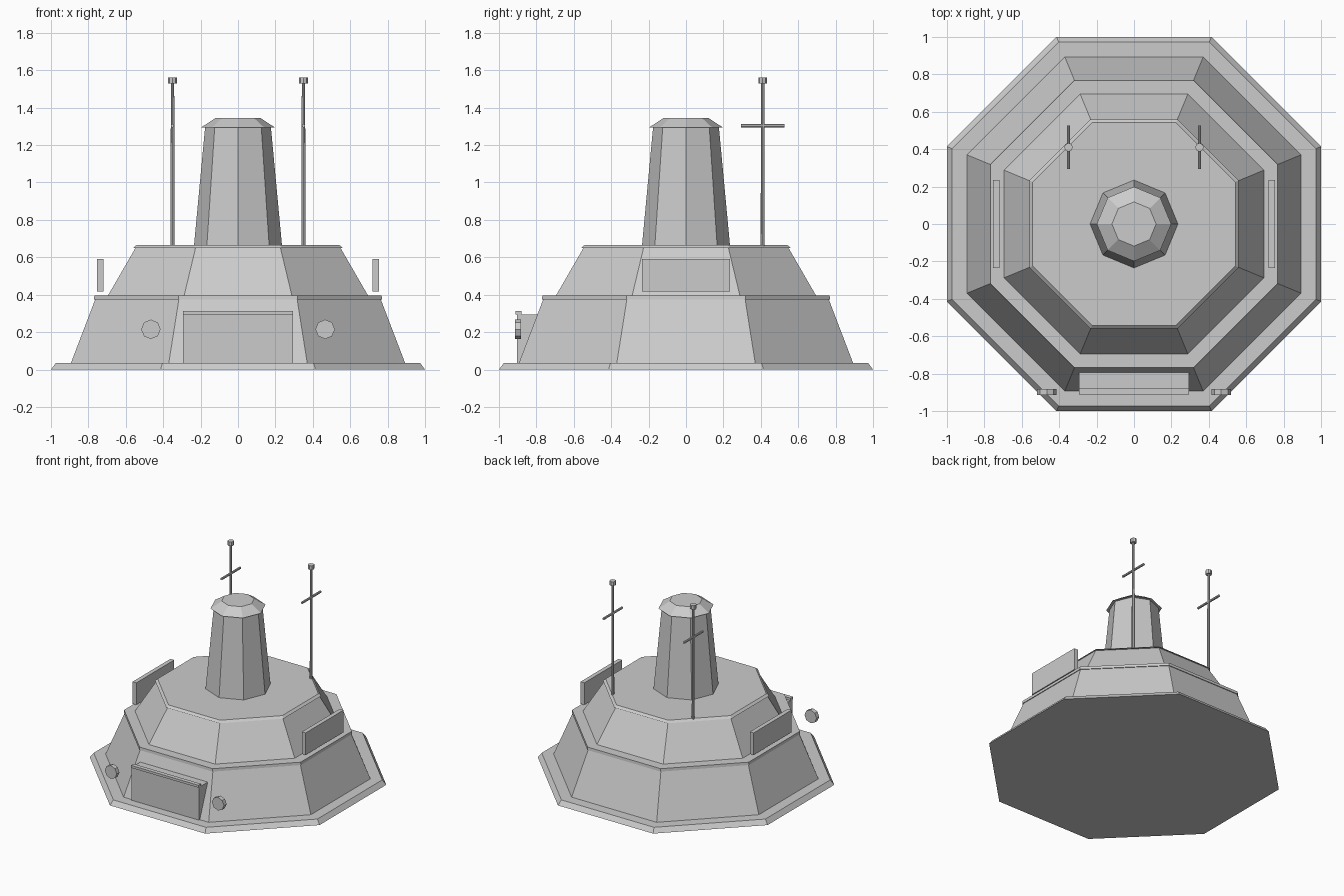
import bpy
import bmesh
from math import pi, cos
from mathutils import Matrix, Vector

if "Cube" in bpy.data.objects:
    bpy.data.objects.remove(bpy.data.objects["Cube"])


def finish(name, bm):
    bmesh.ops.recalc_face_normals(bm, faces=bm.faces)
    mesh = bpy.data.meshes.new(name)
    bm.to_mesh(mesh)
    bm.free()
    obj = bpy.data.objects.new(name, mesh)
    bpy.context.collection.objects.link(obj)
    return obj


def frustum(name, start, length, r1, r2, axis=(0, 0, 1), sides=8, turn=0.0):
    """Closed cone section growing from start along axis."""
    bm = bmesh.new()
    aim = Vector((0, 0, 1)).rotation_difference(Vector(axis)).to_matrix().to_4x4()
    m = (Matrix.Translation(start) @ aim @ Matrix.Rotation(turn, 4, 'Z')
         @ Matrix.Translation((0, 0, length / 2)))
    bmesh.ops.create_cone(bm, cap_ends=True, segments=sides, radius1=r1,
                          radius2=r2, depth=length, matrix=m)
    return finish(name, bm)


def tier(name, z0, z1, a0, a1):
    """Octagonal tier with flats facing the axes, sized by apothem."""
    k = 1 / cos(pi / 8)
    return frustum(name, (0, 0, z0), z1 - z0, a0 * k, a1 * k, turn=pi / 8)


def box(name, lo, hi):
    lo, hi = Vector(lo), Vector(hi)
    bm = bmesh.new()
    m = Matrix.Translation((lo + hi) / 2) @ Matrix.Diagonal((*(hi - lo), 1))
    bmesh.ops.create_cube(bm, size=1, matrix=m)
    return finish(name, bm)


# Stepped octagonal body
tier("base_flange", 0, 0.036, 1.0, 0.973)
tier("lower_tier", 0.036, 0.376, 0.893, 0.763)
tier("lower_rim", 0.374, 0.396, 0.77, 0.768)
tier("upper_tier", 0.396, 0.65, 0.695, 0.548)
tier("roof_rim", 0.65, 0.666, 0.56, 0.542)

# Tower with edges facing the axes
frustum("tower", (0, 0, 0.666), 0.629, 0.235, 0.176)
frustum("tower_cap", (0, 0, 1.293), 0.053, 0.199, 0.118)

# Front entrance
box("entrance", (-0.293, -0.903, 0.036), (0.293, -0.795, 0.295))
box("entrance_lintel", (-0.293, -0.912, 0.295), (0.293, -0.88, 0.314))

# Paired parts on left and right
for side, s in (("left", -1), ("right", 1)):
    x = 0.35 * s
    frustum(side + "_mast", (x, 0.41, 0.66), 0.87, 0.011, 0.009)
    frustum(side + "_mast_tip", (x, 0.41, 1.528), 0.032, 0.023, 0.023)
    frustum(side + "_crossbar", (x, 0.293, 1.303), 0.234, 0.009, 0.009, (0, 1, 0))
    frustum(side + "_lamp", (0.466 * s, -0.915, 0.215), 0.033, 0.052, 0.052, (0, 1, 0))
    inner, outer = sorted((0.72 * s, 0.753 * s))
    box(side + "_panel", (inner, -0.235, 0.416), (outer, 0.235, 0.59))
